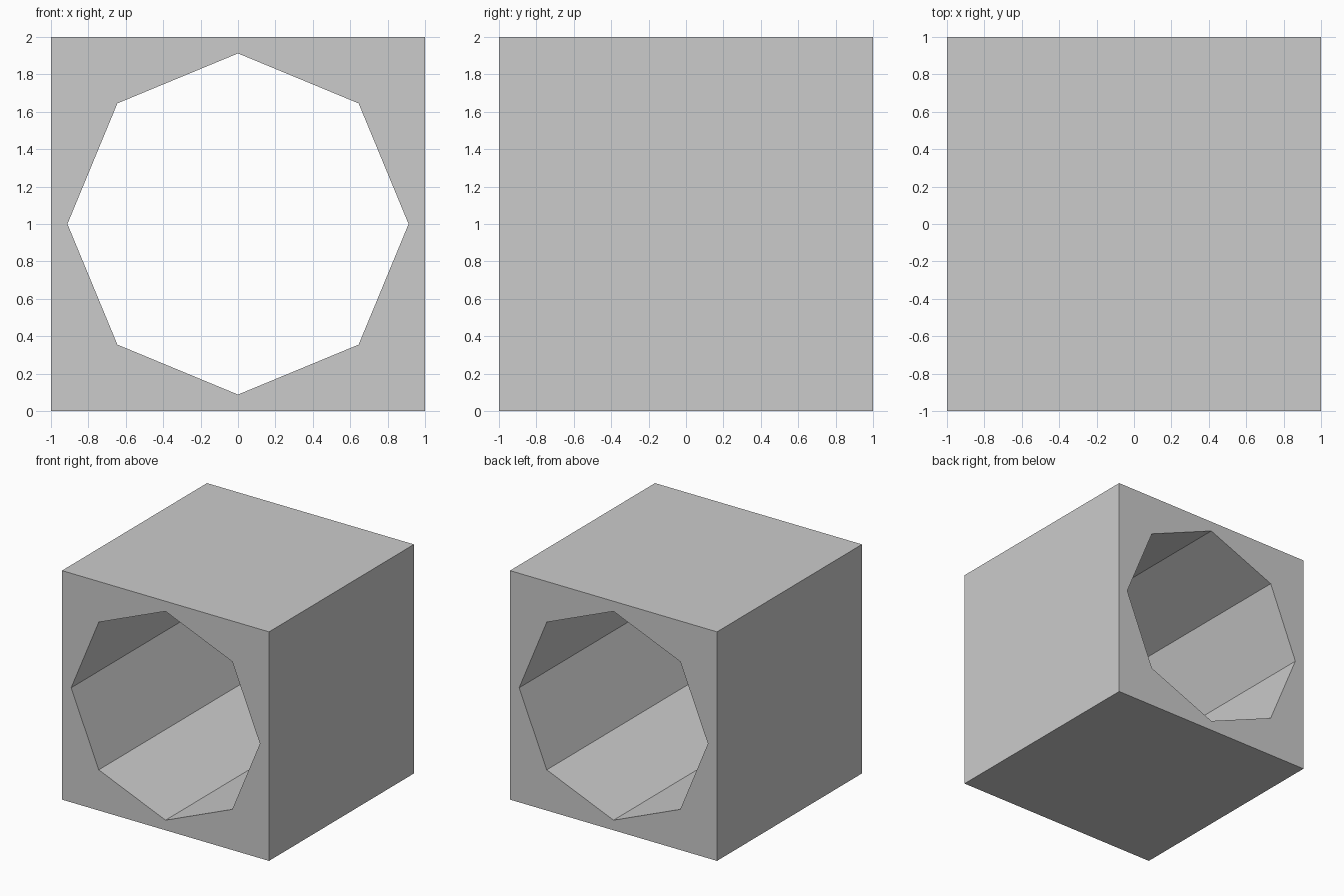
import bpy, bmesh, math

if "Cube" in bpy.data.objects:
    bpy.data.objects.remove(bpy.data.objects["Cube"])

HALF = 1.0      # half the cube side
RADIUS = 0.912  # octagon corner radius
SIDES = 8

bm = bmesh.new()


def ring(y, square):
    """Eight points around the y axis, on the square outline or the octagon."""
    verts = []
    for i in range(SIDES):
        a = 2 * math.pi * i / SIDES
        c, s = math.cos(a), math.sin(a)
        r = HALF / max(abs(c), abs(s)) if square else RADIUS
        verts.append(bm.verts.new((r * c, y, HALF + r * s)))
    return verts


# Outer walls, back rim, octagonal bore, front rim
rings = [ring(-HALF, True), ring(HALF, True), ring(HALF, False), ring(-HALF, False)]
for k in range(4):
    a, b = rings[k], rings[(k + 1) % 4]
    for i in range(SIDES):
        j = (i + 1) % SIDES
        bm.faces.new((a[i], a[j], b[j], b[i]))

bmesh.ops.recalc_face_normals(bm, faces=bm.faces)
mesh = bpy.data.meshes.new("bored_cube")
bm.to_mesh(mesh)
bm.free()
bpy.context.collection.objects.link(bpy.data.objects.new("bored_cube", mesh))
